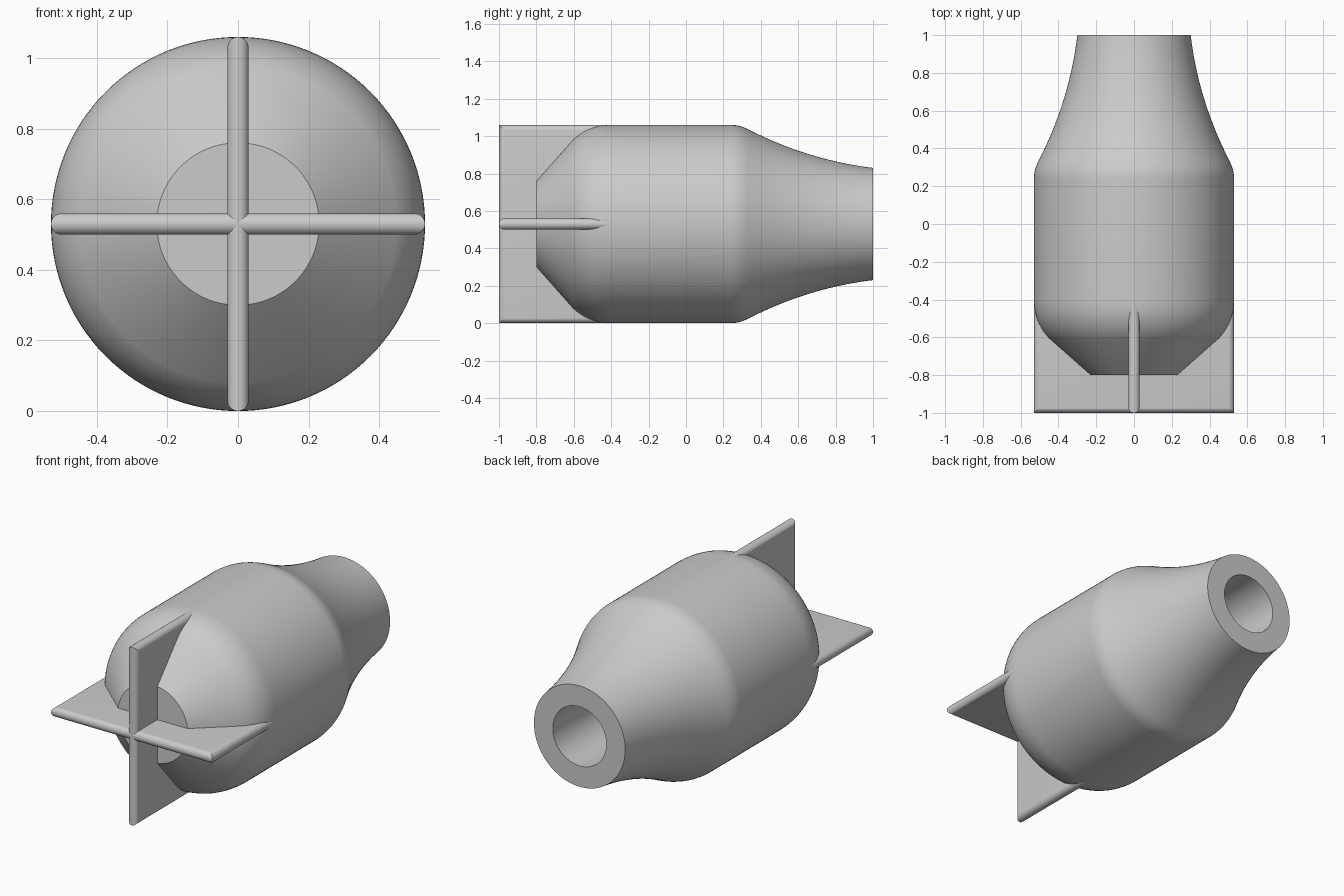
import bpy, bmesh, math
from mathutils import Vector

if "Cube" in bpy.data.objects:
    bpy.data.objects.remove(bpy.data.objects["Cube"])

R = 0.53       # body radius, also the height of its axis
HALF = 0.03    # half the fin thickness

grey = bpy.data.materials.new("light_grey")
grey.use_nodes = True
colour = (0.6, 0.6, 0.6, 1)
grey.diffuse_color = colour
grey.node_tree.nodes["Principled BSDF"].inputs["Base Color"].default_value = colour


def finish(name, bm):
    bmesh.ops.remove_doubles(bm, verts=bm.verts, dist=1e-5)
    bmesh.ops.recalc_face_normals(bm, faces=bm.faces)
    mesh = bpy.data.meshes.new(name)
    bm.to_mesh(mesh)
    bm.free()
    mesh.materials.append(grey)
    ob = bpy.data.objects.new(name, mesh)
    bpy.context.collection.objects.link(ob)
    ob.location.z = R
    bpy.ops.object.select_all(action="DESELECT")
    ob.select_set(True)
    bpy.context.view_layer.objects.active = ob
    bpy.ops.object.shade_smooth_by_angle(angle=math.radians(30))
    return ob


def arc(a, ctrl, b, n):
    """Smooth curve from a to b, tangent to the lines through ctrl."""
    a, ctrl, b = Vector(a), Vector(ctrl), Vector(b)
    return [a.lerp(ctrl, i / n).lerp(ctrl.lerp(b, i / n), i / n) for i in range(n + 1)]


# Body: (radius, y) profile turned about the y axis, with a blind bore at the back
profile = [(0, -0.8), (0.23, -0.8)]
profile += arc((0.45, -0.605), (R, -0.52), (R, -0.4), 10)      # front shoulder
profile += arc((R, 0.24), (R, 0.286), (0.505, 0.335), 8)       # rear shoulder
profile += arc((0.505, 0.335), (0.341, 0.656), (0.30, 1), 20)  # flared neck
profile += [(0.176, 1), (0.176, 0.1), (0, 0.1)]                # bore

bm = bmesh.new()
verts = [bm.verts.new((r, y, 0)) for r, y in profile]
edges = [bm.edges.new(pair) for pair in zip(verts, verts[1:])]
bmesh.ops.spin(bm, geom=verts + edges, cent=(0, 0, 0), axis=(0, 1, 0),
               angle=math.tau, steps=128, use_duplicate=False)
finish("body", bm)


# Fins: two crossing plates with rounded, mitred outer edges
def fin_plate(name, turn):
    bm = bmesh.new()
    steps = 12
    layers = []
    for i in range(steps + 1):
        a = math.pi * (i / steps - 0.5)
        inset = HALF * (1 - math.cos(a))
        x, y, z = R - inset, inset - 1, HALF * math.sin(a)
        layers.append([bm.verts.new(p) for p in
                       ((-x, y, z), (x, y, z), (x, -0.4, z), (-x, -0.4, z))])
    for low, high in zip(layers, layers[1:]):
        for k in range(4):
            j = (k + 1) % 4
            bm.faces.new((low[k], low[j], high[j], high[k]))
    bm.faces.new(layers[0])
    bm.faces.new(layers[-1])
    finish(name, bm).rotation_euler.y = turn


fin_plate("horizontal_fins", 0)
fin_plate("vertical_fins", math.pi / 2)
